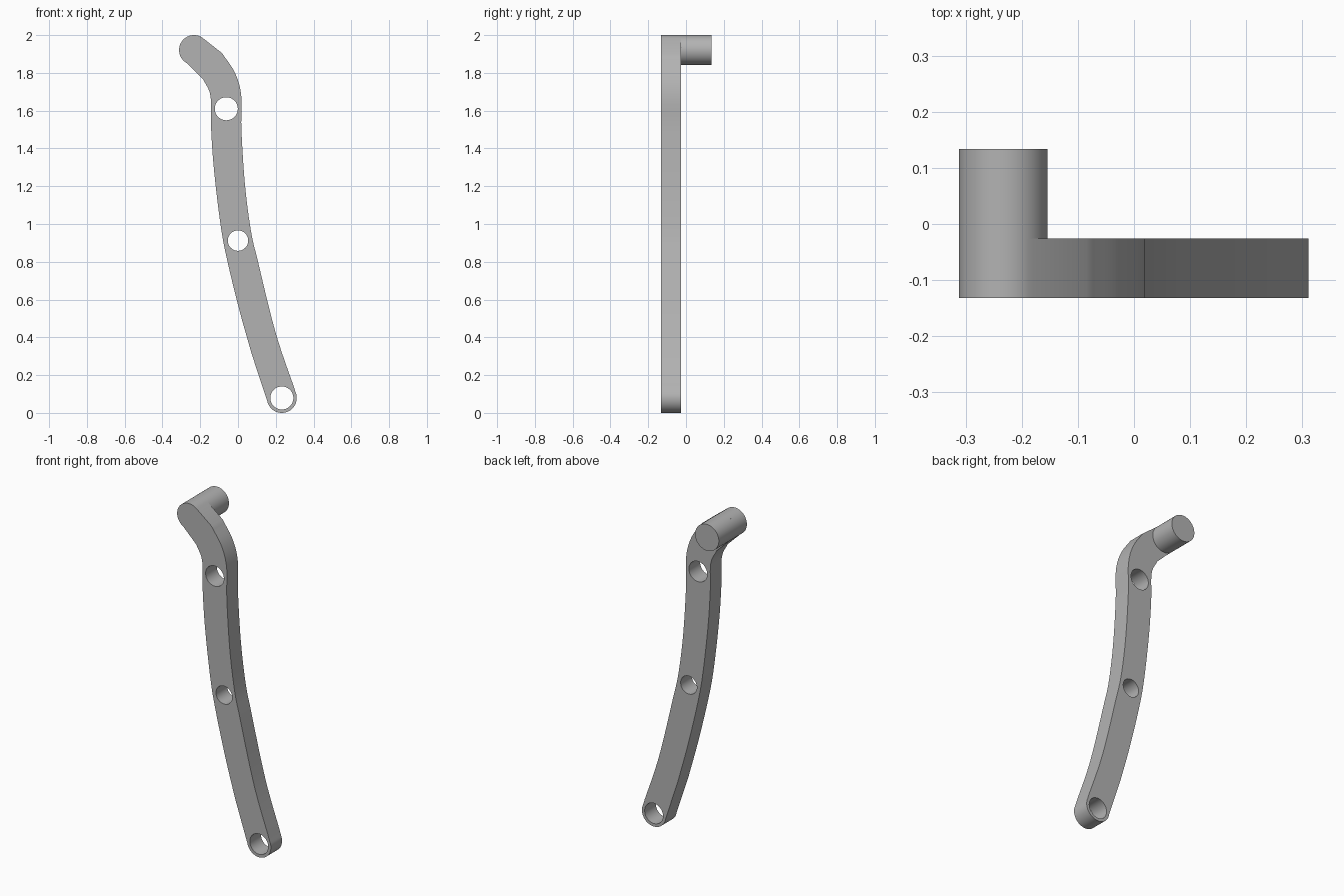
import bpy
from math import cos, sin, radians
from mathutils import Vector

cube = bpy.data.objects.get("Cube")
if cube:
    bpy.data.objects.remove(cube)

grey = bpy.data.materials.new("plain grey")
grey.use_nodes = True
colour = (0.45, 0.45, 0.45, 1)
grey.diffuse_color = colour
grey.node_tree.nodes["Principled BSDF"].inputs["Base Color"].default_value = colour

FRONT, BACK, PIN_END = -0.132, -0.026, 0.134
R = 0.079
TOP, BOTTOM = (-0.233, 1.921), (0.232, 0.079)


def arc(centre, radius, start, end, steps):
    """Points along a circular arc, angles in degrees."""
    angles = [radians(start + (end - start) * i / steps) for i in range(steps + 1)]
    return [Vector((centre[0] + radius * cos(a), centre[1] + radius * sin(a))) for a in angles]


def smooth(points, steps=6):
    """Catmull-Rom line through the points."""
    p = [Vector(q) for q in points]
    p = [2 * p[0] - p[1]] + p + [2 * p[-1] - p[-2]]
    line = []
    for a, b, c, d in zip(p, p[1:], p[2:], p[3:]):
        for i in range(steps):
            t = i / steps
            line.append(0.5 * (2 * b + (c - a) * t + (2 * a - 5 * b + 4 * c - d) * t ** 2
                               + (3 * b - a - 3 * c + d) * t ** 3))
    return line + [p[-2]]


def extrude(name, loops, y0, y1):
    """Filled x-z profile with holes, extruded from y0 to y1."""
    data = bpy.data.curves.new(name, "CURVE")
    data.dimensions = "2D"
    data.fill_mode = "BOTH"
    data.extrude = (y1 - y0) / 2
    for loop in loops:
        spline = data.splines.new("POLY")
        spline.points.add(len(loop) - 1)
        for point, co in zip(spline.points, loop):
            point.co = (co.x, co.y, 0, 1)
        spline.use_cyclic_u = True
    data.materials.append(grey)
    obj = bpy.data.objects.new(name, data)
    bpy.context.collection.objects.link(obj)
    obj.location.y = (y0 + y1) / 2
    obj.rotation_euler.x = radians(90)
    bpy.ops.object.select_all(action="DESELECT")
    obj.select_set(True)
    bpy.context.view_layer.objects.active = obj
    bpy.ops.object.convert(target="MESH")
    # weld the caps to the walls so the edges shade correctly
    bpy.ops.object.mode_set(mode="EDIT")
    bpy.ops.mesh.select_all(action="SELECT")
    bpy.ops.mesh.remove_doubles(threshold=0.0001)
    bpy.ops.mesh.normals_make_consistent(inside=False)
    bpy.ops.object.mode_set(mode="OBJECT")
    bpy.ops.object.shade_smooth_by_angle(angle=radians(30))
    return obj


# Long bent arm: rounded ends joined by two flowing edges
right_edge = smooth([(0.305, 0.112), (0.222, 0.35), (0.17, 0.534), (0.106, 0.80), (0.069, 0.96),
                     (0.037, 1.206), (0.018, 1.5), (0.017, 1.68), (-0.016, 1.80), (-0.085, 1.905)])
left_edge = smooth([(-0.185, 1.767), (-0.146, 1.68), (-0.143, 1.52), (-0.127, 1.286), (-0.09, 0.98),
                    (-0.053, 0.79), (0.01, 0.534), (0.074, 0.307)])
outline = (arc(BOTTOM, R, 190, 384, 32) + right_edge[1:]
           + arc(TOP, R, 48, 240, 32) + left_edge)

# Three round through holes
holes = [arc(c, r, 0, 352.5, 47) for c, r in
         [(BOTTOM, 0.061), ((0, 0.912), 0.054), ((-0.062, 1.61), 0.061)]]
extrude("arm", [outline] + holes, FRONT, BACK)

# Round peg on the back of the upper end
extrude("peg", [arc(TOP, R, 0, 354.375, 63)], BACK - 0.001, PIN_END)
